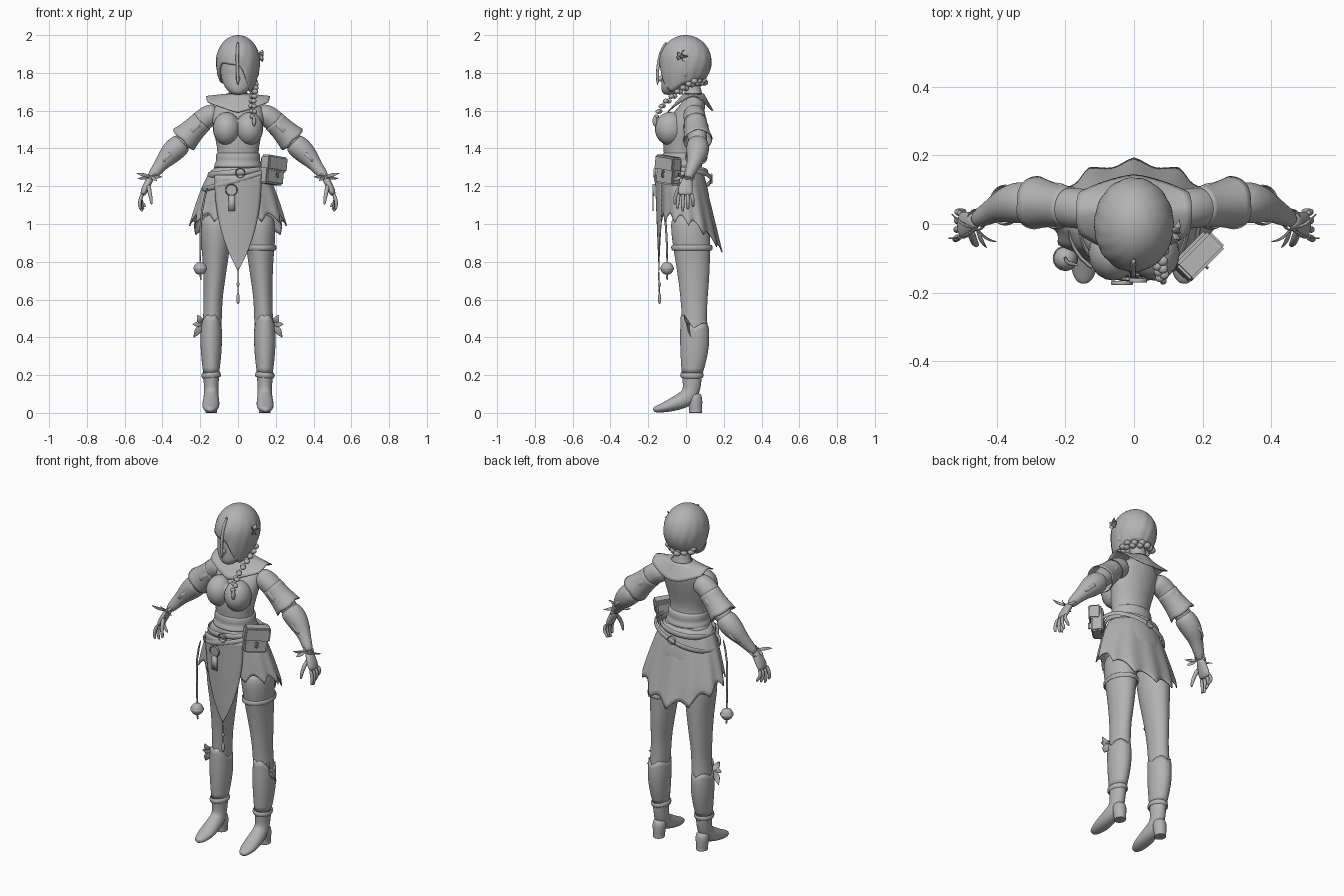
import bpy, bmesh
from math import sin, cos, pi, sqrt
from mathutils import Vector, Matrix

cube = bpy.data.objects.get("Cube")
if cube:
    bpy.data.objects.remove(cube, do_unlink=True)

grey = bpy.data.materials.new("plain_grey")
grey.use_nodes = True
COLOUR = (0.45, 0.45, 0.45, 1)
grey.diffuse_color = COLOUR
grey.node_tree.nodes["Principled BSDF"].inputs["Base Color"].default_value = COLOUR


def finish(name, bm, mirror=False, smooth=0, thick=0):
    """Turn a bmesh into a shaded object with its modifiers."""
    bmesh.ops.recalc_face_normals(bm, faces=bm.faces)
    mesh = bpy.data.meshes.new(name)
    bm.to_mesh(mesh)
    bm.free()
    mesh.materials.append(grey)
    ob = bpy.data.objects.new(name, mesh)
    bpy.context.collection.objects.link(ob)
    bpy.ops.object.select_all(action='DESELECT')
    ob.select_set(True)
    bpy.context.view_layer.objects.active = ob
    bpy.ops.object.shade_smooth_by_angle(angle=pi / 3)
    if thick:
        ob.modifiers.new("thickness", 'SOLIDIFY').thickness = thick
    if smooth:
        sub = ob.modifiers.new("smooth", 'SUBSURF')
        sub.levels = sub.render_levels = smooth
    if mirror:
        ob.modifiers.new("mirror", 'MIRROR')
    return ob


def tube(name, rings, mirror=False, across=None, smooth=2, sides=14):
    """Loft ellipses (x, y, z, radius, depth radius) along their centres."""
    bm = bmesh.new()
    centres = [Vector(r[:3]) for r in rings]
    loops = []
    for i, r in enumerate(rings):
        t = (centres[min(i + 1, len(rings) - 1)] - centres[max(i - 1, 0)]).normalized()
        u = Vector(across) if across else Vector((0, 1, 0)).cross(t).normalized()
        w = t.cross(u)
        loops.append([bm.verts.new(centres[i] + u * r[3] * cos(k * 2 * pi / sides)
                                   + w * r[-1] * sin(k * 2 * pi / sides)) for k in range(sides)])
    for a, b in zip(loops, loops[1:]):
        for k in range(sides):
            bm.faces.new((a[k], a[k - 1], b[k - 1], b[k]))
    bm.faces.new(loops[0])
    bm.faces.new(loops[-1])
    return finish(name, bm, mirror, smooth)


def column(name, rings, mirror=False):
    """Upright loft with level rings (x, y, z, half width, half depth)."""
    bm = bmesh.new()
    sides, loops = 20, []
    for x, y, z, rx, ry in rings:
        loops.append([bm.verts.new((x + rx * cos(k * 2 * pi / sides), y + ry * sin(k * 2 * pi / sides), z))
                      for k in range(sides)])
    for a, b in zip(loops, loops[1:]):
        for k in range(sides):
            bm.faces.new((a[k], a[k - 1], b[k - 1], b[k]))
    bm.faces.new(loops[0])
    bm.faces.new(loops[-1])
    return finish(name, bm, mirror, 2)


def sheet(name, point, nu, nv, mirror=False, thick=0.006):
    """Thin cloth from a function of u and v."""
    bm = bmesh.new()
    g = [[bm.verts.new(point(i / nu, j / nv)) for i in range(nu + 1)] for j in range(nv + 1)]
    for j in range(nv):
        for i in range(nu):
            bm.faces.new((g[j][i], g[j][i + 1], g[j + 1][i + 1], g[j + 1][i]))
    bmesh.ops.remove_doubles(bm, verts=bm.verts, dist=0.0001)
    return finish(name, bm, mirror, 0, thick)


def ball(name, at, size, mirror=False):
    bm = bmesh.new()
    bmesh.ops.create_uvsphere(bm, u_segments=20, v_segments=12, radius=1,
                              matrix=Matrix.Translation(at) @ Matrix.Diagonal((*size, 1)))
    return finish(name, bm, mirror)


def cord(name, points, r, mirror=False, closed=False):
    """Round cord through a few points."""
    n = len(points)
    pts = [Vector(p) for p in points] + ([Vector(points[0])] if closed else [])
    return tube(name, [(*p, r) for p in pts], mirror, smooth=1, sides=8) if n else None


def hoop(name, at, rx, ry, r, tilt=0, spin=None, mirror=False):
    """Closed band around an ellipse, tilted sideways."""
    bm = bmesh.new()
    turn = Matrix.Translation(at) @ (spin or Matrix.Rotation(tilt, 4, 'Y'))
    grid = [[bm.verts.new(turn @ Vector(((rx + r * 0.4 * cos(b)) * cos(a), (ry + r * 0.4 * cos(b)) * sin(a), r * sin(b))))
             for b in [k * pi / 4 for k in range(8)]] for a in [k * pi / 16 for k in range(32)]]
    for i in range(32):
        for k in range(8):
            bm.faces.new((grid[i][k], grid[i - 1][k], grid[i - 1][k - 1], grid[i][k - 1]))
    return finish(name, bm, mirror)


def leaf(name, root, tip, width, mirror=False):
    a, b = Vector(root), Vector(tip)
    side = (b - a).cross(Vector((0.3, 1, 0.2))).normalized() * width
    sheet(name, lambda u, v: a.lerp(b, v) + side * (2 * u - 1) * (sin(pi * v ** 0.8) + 0.02)
          + Vector((0, -0.01 * sin(pi * v), 0)), 4, 8, mirror, 0.003)


# Torso, neck and bust
column("torso", [(0, .03, 1.0, .09, .07), (0, .02, 1.1, .175, .115), (0, 0, 1.2, .175, .115),
                 (0, -.015, 1.3, .125, .1), (0, -.03, 1.37, .107, .088), (0, -.032, 1.43, .117, .092),
                 (0, -.02, 1.5, .132, .1), (0, .01, 1.58, .142, .088), (0, .035, 1.63, .125, .068),
                 (0, .045, 1.665, .06, .05), (0, .035, 1.71, .042, .044), (0, .02, 1.8, .042, .045)])
ball("bust", (.06, -.085, 1.505), (.073, .08, .088), True)
column("waist_wrap", [(0, -.025, z, .117 + w, .1 + w) for z, w in
                      ((1.29, .008), (1.31, .014), (1.33, 0), (1.35, .003), (1.37, 0), (1.385, -.006))])

# Collar with pointed hem
def collar(u, v):
    a = 2 * pi * u
    front = cos(a)
    reach = 1 - 0.13 * abs(sin(3 * a))
    drop = .012 + .085 * abs(front) ** 1.5 * (reach if front > 0 else 0.9)
    x = (.06 + .125 * v * reach) * sin(a)
    y = .04 - (.055 + (.085 if front > 0 else .05) * v * reach) * front
    return (x, y, 1.69 - drop * v)
sheet("collar", collar, 48, 6)

# Skirt with petal hem, longer behind
def skirt(u, v):
    a = 2 * pi * u
    back = (1 - cos(a)) / 2
    hem = 1.01 - .16 * back ** 3 + .045 * abs(sin(6 * a))
    z = 1.3 + (hem - 1.3) * v
    t = (1.3 - z) / .28
    pleat = 1 + .025 * t * cos(12 * a)
    return ((.12 + .125 * min(t, 1.1) ** .6) * pleat * sin(a),
            -.02 + .03 * t - (.105 + .034 * t) * pleat * cos(a), z)
sheet("skirt", skirt, 96, 14)

def apron(u, v):
    x = (2 * u - 1) * .125 * (1 - v ** 2.3)
    return (x, -.165 + .02 * v + 2 * x * x, 1.26 - .51 * v)
sheet("apron", apron, 16, 20)

# Belts, rings and hanging trinkets
hoop("high_belt", (0, -.02, 1.275), .155, .13, .016, -.1)
hoop("slanted_belt", (0, -.015, 1.235), .195, .148, .014, -.28)
upright = Matrix.Rotation(pi / 2, 4, 'X')
hoop("belt_ring", (-.035, -.172, 1.18), .03, .03, .006, spin=upright)
hoop("buckle_ring", (.012, -.165, 1.27), .024, .024, .006, spin=upright)
hoop("back_ring", (0, .135, 1.24), .024, .024, .006, spin=upright)
sheet("belt_tab", lambda u, v: (-.05 + .035 * u, -.172, 1.15 - .08 * v), 1, 1)
cord("apron_cord", [(0, -.145, .76), (0, -.143, .69), (0, -.141, .62)], .004)
ball("apron_bead", (0, -.141, .68), (.008, .008, .012))
ball("apron_tassel", (0, -.14, .605), (.009, .009, .03))
cord("charm_cord", [(-.16, -.12, 1.2), (-.195, -.115, 1.08), (-.2, -.1, .92), (-.2, -.1, .78)], .006)
ball("charm", (-.2, -.1, .765), (.034, .034, .034))
hoop("charm_band", (-.2, -.1, .765), .034, .034, .007)
cord("charm_tail", [(-.2, -.1, .74), (-.195, -.1, .7)], .006)

# Hip bag
def bag_part(name, centre, size):
    bm = bmesh.new()
    frame = Matrix.Translation((.18, -.09, 1.285)) @ Matrix.Rotation(pi / 4, 4, 'Z') @ Matrix.Rotation(.12, 4, 'Y')
    bmesh.ops.create_cube(bm, size=1, matrix=frame @ Matrix.Translation(centre) @ Matrix.Diagonal((*size, 1)))
    bmesh.ops.bevel(bm, geom=bm.edges[:], offset=.008, segments=2, affect='EDGES')
    finish(name, bm)
bag_part("bag_body", (0, 0, -.005), (.13, .065, .14))
bag_part("bag_flap", (0, -.012, .035), (.142, .068, .08))
bag_part("bag_clasp", (0, -.045, -.02), (.02, .018, .05))

# Legs and boots
column("leg", [(.105, .02, 1.06, .088, .1), (.116, .024, .97, .085, .106), (.118, .03, .88, .077, .1),
               (.12, .036, .8, .067, .092), (.127, .042, .68, .056, .08), (.132, .042, .6, .05, .072),
               (.135, .045, .5, .05, .066), (.142, .046, .4, .053, .073), (.143, .036, .3, .044, .062),
               (.142, .03, .2, .037, .05), (.142, .03, .14, .035, .045)], True)
hoop("thigh_band", (.118, .031, .875), .08, .104, .014)

def gaiter(u, v):
    a = 2 * pi * u
    top = .45 + .06 * max(cos(a), 0) ** 2 + .025 * abs(sin(2 * a))
    z = .21 + (top - .21) * v
    bulge = sin(pi * min(max((z - .2) / .4, 0), 1))
    return (.142 + (.041 + .016 * bulge) * sin(a), .032 + .014 * bulge - (.054 + .023 * bulge) * cos(a), z)
sheet("shin_guard", gaiter, 32, 10, True)
tube("boot", [(.142, .032, .215, .046, .056), (.142, .032, .18, .042, .052), (.142, .03, .12, .038, .048),
              (.142, .01, .08, .041, .05), (.143, -.04, .056, .046, .042), (.144, -.1, .033, .047, .031),
              (.146, -.15, .02, .034, .02), (.147, -.175, .016, .015, .012)], True, (1, 0, 0))
column("boot_heel", [(.142, .045, .11, .036, .038), (.142, .048, .06, .038, .04),
                     (.142, .051, .02, .031, .034), (.142, .051, .001, .032, .035), (.142, .051, 0, .032, .035)], True)
hoop("boot_cuff", (.142, .031, .2), .046, .056, .014, .08, mirror=True)
for tip, w in (((.235, .03, .4), .018), ((.215, -.01, .52), .016), ((.24, .01, .47), .014)):
    leaf("knee_leaf", (.19, .02, .47), tip, w, True)

# Arms and sleeves
tube("upper_arm", [(.1, .04, 1.59, .055), (.16, .045, 1.575, .062), (.22, .05, 1.52, .058),
                   (.28, .062, 1.45, .052), (.33, .065, 1.4, .045)], True)

def arm_cloth(name, start, end, radius):
    """Open sleeve around the line between two arm points."""
    a, b = Vector(start), Vector(end)
    t = (b - a).normalized()
    s = Vector((0, 1, 0)).cross(t).normalized()
    w = t.cross(s)
    sheet(name, lambda u, v: a.lerp(b, v + .07 * v * abs(sin(4 * pi * u)))
          + (s * cos(2 * pi * u) + w * sin(2 * pi * u)) * radius(v), 32, 8, True)
arm_cloth("bell_sleeve", (.19, .05, 1.545), (.285, .062, 1.45), lambda v: .06 + .018 * v * v)
hoop("sleeve_band", (.225, .052, 1.51), .064, .064, .011, .8, mirror=True)
tube("forearm", [(.28, .06, 1.44, .055), (.325, .064, 1.405, .064), (.365, .058, 1.365, .058),
                 (.4, .045, 1.325, .04), (.435, .025, 1.28, .031), (.465, .008, 1.24, .024)], True)
hoop("forearm_cuff", (.375, .055, 1.355), .056, .056, .009, .75, mirror=True)
hoop("bracelet", (.458, .012, 1.248), .03, .03, .007, .65, mirror=True)
for tip in ((.54, -.04, 1.27), (.43, -.07, 1.23), (.53, .03, 1.24), (.4, -.05, 1.25)):
    leaf("wrist_leaf", (.46, -.01, 1.25), tip, .009, True)

# Hands
tube("palm", [(.458, .012, 1.25, .02, .024), (.478, .002, 1.215, .02, .034),
              (.497, -.004, 1.175, .019, .042), (.506, -.005, 1.15, .013, .038)], True)
for i in range(4):
    y = -.036 + .022 * i
    long = .085 - .012 * abs(i - 1)
    tube("finger", [(.503, y, 1.165, .011), (.522, y * 1.2, 1.16 - long * .5, .0105),
                    (.52 - .008 * i, y * 1.25, 1.16 - long, .009), (.515 - .008 * i, y * 1.25, 1.15 - long, .005)],
         True, smooth=1, sides=8)
tube("thumb", [(.475, -.02, 1.21, .014), (.468, -.05, 1.17, .012), (.46, -.06, 1.13, .01),
               (.457, -.06, 1.1, .006)], True, smooth=1, sides=8)

# Head
column("head", [(0, -.085, 1.683, .02, .025), (0, -.083, 1.695, .045, .045), (0, -.066, 1.73, .077, .068),
                (0, -.035, 1.78, .093, .093), (0, -.015, 1.85, .1, .115), (0, 0, 1.92, .09, .105),
                (0, 0, 1.965, .05, .06)])
ball("nose", (0, -.133, 1.77), (.011, .016, .016))
ball("ear", (.1, -.005, 1.81), (.012, .022, .032), True)

# Swept hair: longest over the left of the face
HEMS = (1.84, 1.7, 1.74, 1.765, 1.755, 1.765, 1.75, 1.85)
def hair(u, v):
    a = 2 * pi * u
    i = int(u * 8) % 8
    f = u * 8 - int(u * 8)
    hem = HEMS[i] + (HEMS[(i + 1) % 8] - HEMS[i]) * f * f * (3 - 2 * f)
    z = 2 - (2 - hem) * v ** 1.7
    back = (1 - cos(a)) / 2
    if z > 1.86:
        r = sqrt(max(1 - ((z - 1.86) / .14) ** 2, 0))
    else:
        r = 1 - ((1.86 - z) / .16) ** 2 * (.12 + .6 * back)
    strand = 1 + .025 * abs(sin(7 * a + 5 * v)) * v
    return (.115 * r * strand * sin(a), -.002 - .136 * r * strand * cos(a), z)
sheet("hair", hair, 96, 20, thick=.01)
cord("parting_lock", [(.0, -.1, 1.97), (-.005, -.14, 1.9), (-.003, -.152, 1.82), (0, -.15, 1.73)], .009)

# Braid round the nape and over the left shoulder
path = [Vector(p) for p in ((-.085, .05, 1.77), (0, .1, 1.755), (.085, .04, 1.75), (.085, -.04, 1.7),
                            (.075, -.12, 1.635), (.085, -.165, 1.56))]
for i in range(26):
    k, f = divmod(i / 5.2, 1)
    p = path[int(k)].lerp(path[int(k) + 1], f)
    r = .021 - .0003 * i
    ball("braid_knot", p + Vector((.007 * (-1) ** i, 0, .006 * (-1) ** i)), (r, r, r * .85))
ball("braid_end", path[-1] - Vector((0, 0, .015)), (.01, .012, .028))

# Hair flower
for i in range(5):
    a = i * 2 * pi / 5
    leaf("flower_petal", (.116, -.02, 1.89), (.132, -.02 + .033 * cos(a), 1.89 + .033 * sin(a)), .012)
ball("flower_heart", (.12, -.02, 1.89), (.01, .01, .01))
